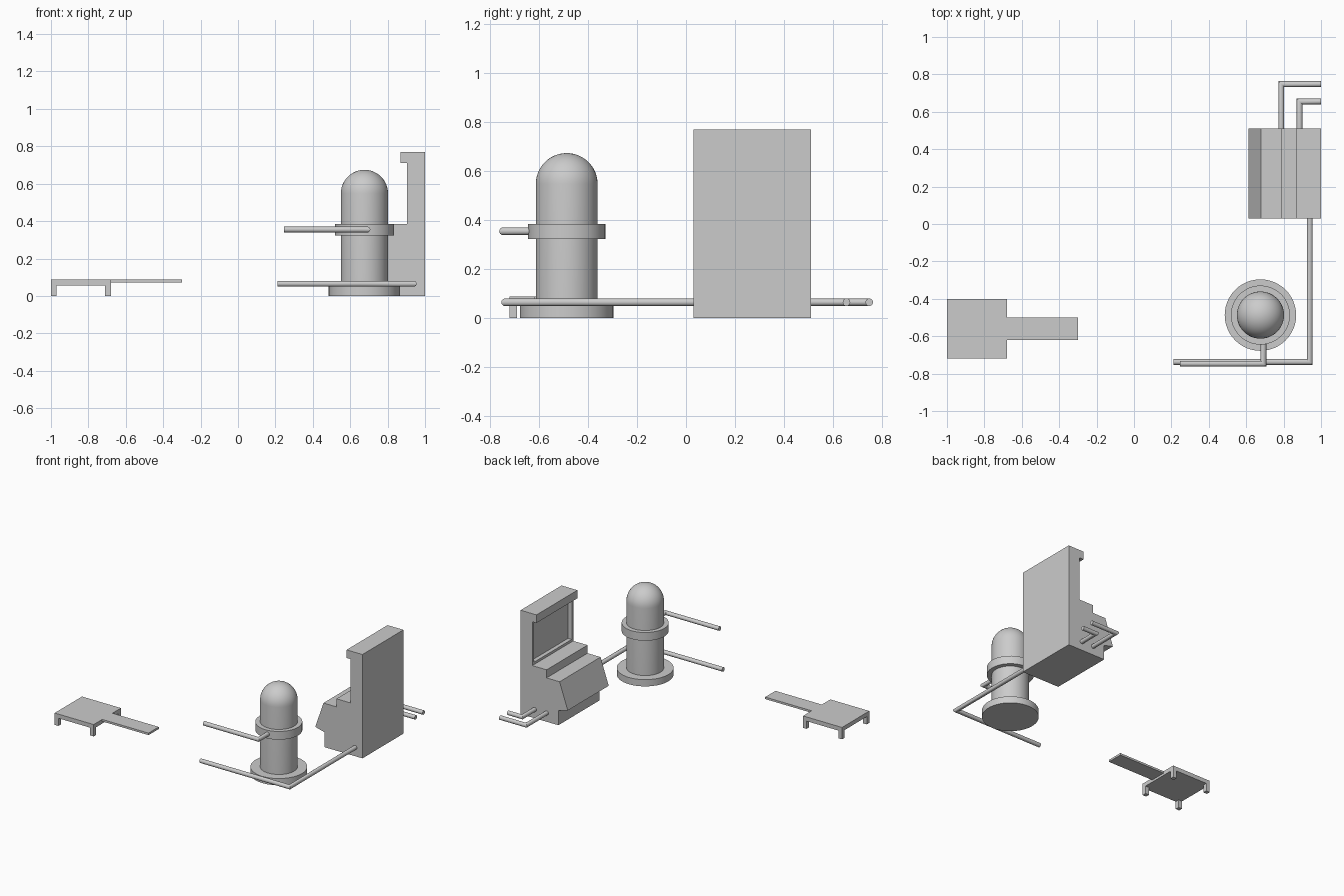
import bpy, bmesh, math
from mathutils import Vector, Matrix

cube = bpy.data.objects.get("Cube")
if cube:
    bpy.data.objects.remove(cube, do_unlink=True)

grey = bpy.data.materials.new("plain grey")
grey.use_nodes = True
grey.diffuse_color = (0.6, 0.6, 0.6, 1)
grey.node_tree.nodes["Principled BSDF"].inputs["Base Color"].default_value = (0.6, 0.6, 0.6, 1)


def finish(bm, name, smooth=False):
    bmesh.ops.recalc_face_normals(bm, faces=bm.faces)
    mesh = bpy.data.meshes.new(name)
    bm.to_mesh(mesh)
    bm.free()
    mesh.materials.append(grey)
    obj = bpy.data.objects.new(name, mesh)
    bpy.context.collection.objects.link(obj)
    if smooth:
        bpy.ops.object.select_all(action="DESELECT")
        obj.select_set(True)
        bpy.context.view_layer.objects.active = obj
        bpy.ops.object.shade_smooth_by_angle(angle=math.radians(35))
    return obj


def box(name, low, high):
    low, high = Vector(low), Vector(high)
    bm = bmesh.new()
    place = Matrix.Translation((low + high) / 2) @ Matrix.Diagonal((*(high - low), 1))
    bmesh.ops.create_cube(bm, size=1, matrix=place)
    return finish(bm, name)


def lathe(name, profile, centre, sides=48):
    """Spin (radius, height) points around a vertical axis."""
    bm = bmesh.new()
    verts = [bm.verts.new((centre[0] + r, centre[1], z)) for r, z in profile]
    edges = [bm.edges.new(pair) for pair in zip(verts, verts[1:])]
    bmesh.ops.spin(bm, geom=verts + edges, cent=(*centre, 0), axis=(0, 0, 1),
                   angle=math.tau, steps=sides, use_merge=True)
    bmesh.ops.remove_doubles(bm, verts=bm.verts, dist=0.0001)
    return finish(bm, name, True)


def pipe(name, points, z, radius=0.0155, sides=16):
    """Round tube along a level path, with mitred corners."""
    path = [Vector((x, y, z)) for x, y in points]
    up = Vector((0, 0, 1))
    bm = bmesh.new()
    rings = []
    for i, p in enumerate(path):
        before = (p - path[max(i - 1, 0)]).normalized()
        after = (path[min(i + 1, len(path) - 1)] - p).normalized()
        side_a = (before if i else after).cross(up)
        side_b = (after if i < len(path) - 1 else before).cross(up)
        side = (side_a + side_b) / (1 + side_a.dot(side_b))
        angles = [math.tau * k / sides for k in range(sides)]
        rings.append([bm.verts.new(p + radius * (side * math.cos(a) + up * math.sin(a)))
                      for a in angles])
    for a, b in zip(rings, rings[1:]):
        for k in range(sides):
            n = (k + 1) % sides
            bm.faces.new((a[k], a[n], b[n], b[k]))
    bm.faces.new(rings[0])
    bm.faces.new(rings[-1])
    return finish(bm, name, True)


# Low table with a thin plank
box("table_top", (-1, -0.72, 0.057), (-0.68, -0.4, 0.088))
box("table_plank", (-0.68, -0.62, 0.073), (-0.3, -0.5, 0.088))
for side, x in (("right", -1), ("left", -0.71)):
    for end, y in (("front", -0.72), ("back", -0.43)):
        box(f"table_leg_{end}_{side}", (x, y, 0), (x + 0.03, y + 0.03, 0.057))

# Domed tank on a round base, with a collar
tank = (0.676, -0.487)
R = 0.126
dome = [(R * math.cos(a), 0.548 + R * math.sin(a))
        for a in (math.pi / 2 * i / 12 for i in range(13))]
lathe("tank_body", [(R, 0.05)] + dome, tank)
lathe("tank_base", [(0, 0), (0.191, 0), (0.191, 0.05), (0, 0.05)], tank)
lathe("tank_collar", [(R, 0.323), (0.158, 0.323), (0.158, 0.384), (R, 0.384)], tank)

# Control console: side profile stretched across its width
outline = [(1, 0), (1, 0.77), (0.87, 0.77), (0.87, 0.71), (0.904, 0.71), (0.904, 0.385),
           (0.787, 0.385), (0.787, 0.325), (0.68, 0.325), (0.613, 0.13), (0.69, 0.11), (0.69, 0)]
bm = bmesh.new()
face = bm.faces.new([bm.verts.new((x, 0.03, z)) for x, z in outline])
moved = bmesh.ops.extrude_face_region(bm, geom=[face])["geom"]
bmesh.ops.translate(bm, vec=(0, 0.48, 0),
                    verts=[v for v in moved if isinstance(v, bmesh.types.BMVert)])
bmesh.ops.recalc_face_normals(bm, faces=bm.faces)
# Sunken screen in the upright panel
screen = [f for f in bm.faces if all(abs(v.co.x - 0.904) < 0.001 for v in f.verts)]
bmesh.ops.inset_region(bm, faces=screen, thickness=0.025)
bmesh.ops.inset_region(bm, faces=screen, thickness=0.0001, depth=-0.03)
finish(bm, "console")

# Pipes
pipe("tank_pipe", [(0.246, -0.747), (0.692, -0.747), (0.692, -0.62)], 0.355)
pipe("floor_pipe", [(0.21, -0.738), (0.94, -0.738), (0.94, 0.04)], 0.065)
pipe("outer_back_pipe", [(0.787, 0.5), (0.787, 0.748), (1, 0.748)], 0.065)
pipe("inner_back_pipe", [(0.885, 0.5), (0.885, 0.655), (1, 0.655)], 0.065)
